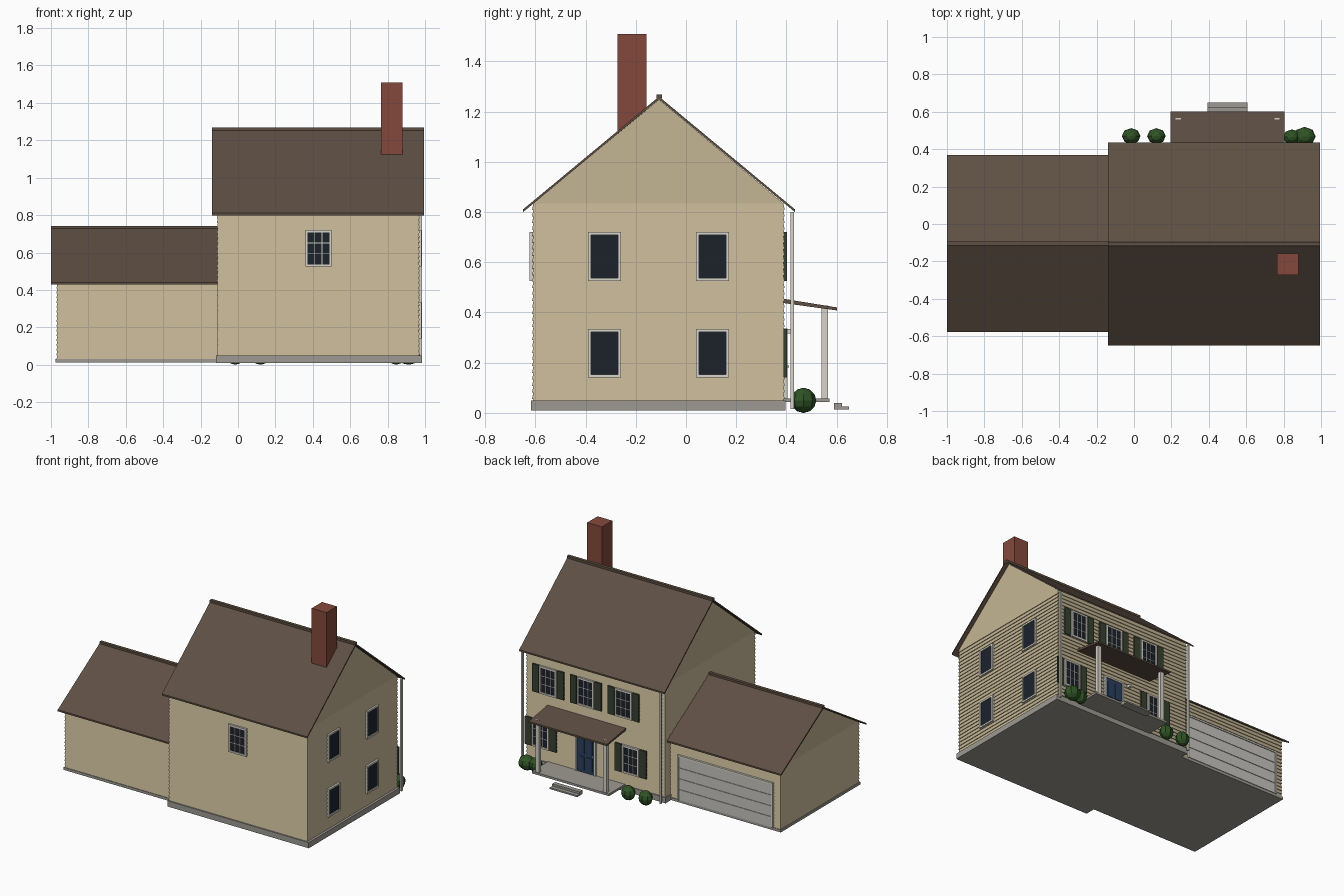
import bpy, bmesh
from mathutils import Matrix

if "Cube" in bpy.data.objects:
    bpy.data.objects.remove(bpy.data.objects["Cube"])


def mat(name, hexa):
    m = bpy.data.materials.new(name)
    c = [int(hexa[i:i + 2], 16) / 255 for i in (0, 2, 4)]
    m.diffuse_color = [((v + .055) / 1.055) ** 2.4 if v > .04 else v / 12.92 for v in c] + [1]
    m.use_nodes = True
    m.node_tree.nodes["Principled BSDF"].inputs["Base Color"].default_value = m.diffuse_color
    return m


SIDING, ROOF, BRICK = mat("siding", "C4B594"), mat("shingle", "5E4F43"), mat("brick", "84493C")
TRIM, GLASS, SHUT = mat("trim", "D6D3C8"), mat("glass", "1C222B"), mat("shutter", "37402F")
DOOR, LEAF, STONE = mat("door_blue", "2B3F5E"), mat("leaf", "305426"), mat("concrete", "9E9A93")
PANEL, GROOVE = mat("garage_panel", "C6C5C0"), mat("groove", "8C8B88")


def finish(name, bm, m):
    bmesh.ops.recalc_face_normals(bm, faces=bm.faces)
    me = bpy.data.meshes.new(name)
    bm.to_mesh(me)
    bm.free()
    me.materials.append(m)
    ob = bpy.data.objects.new(name, me)
    bpy.context.collection.objects.link(ob)
    return ob


def boxes(name, m, *spans):
    """Each span is (x0, x1, y0, y1, z0, z1)."""
    bm = bmesh.new()
    for s in spans:
        c = [(s[i] + s[i + 1]) / 2 for i in (0, 2, 4)]
        d = [abs(s[i + 1] - s[i]) for i in (0, 2, 4)]
        bmesh.ops.create_cube(bm, size=1, matrix=Matrix.Translation(c) @ Matrix.Diagonal((*d, 1)))
    return finish(name, bm, m)


def prism(name, m, profile, x0, x1):
    """Extrude a y-z profile along x."""
    bm = bmesh.new()
    f = bm.faces.new([bm.verts.new((x0, y, z)) for y, z in profile])
    ext = bmesh.ops.extrude_face_region(bm, geom=[f])["geom"]
    bmesh.ops.translate(bm, vec=(x1 - x0, 0, 0), verts=[v for v in ext if isinstance(v, bmesh.types.BMVert)])
    return finish(name, bm, m)


def siding(name, x0, x1, y0, y1, z0, z1, pitch=.026, lap=.005):
    """Lapped boards: stacked rings, each flaring out at its lower edge."""
    bm = bmesh.new()
    n = round((z1 - z0) / pitch)
    rings = []
    for i in range(n):
        for k, o in ((0, lap), (1, 0)):
            z = z0 + (z1 - z0) * (i + k) / n
            rings.append([bm.verts.new((x, y, z)) for x, y in
                          ((x0 - o, y0 - o), (x1 + o, y0 - o), (x1 + o, y1 + o), (x0 - o, y1 + o))])
    for a, b in zip(rings, rings[1:]):
        for j in range(4):
            bm.faces.new((a[j], a[j - 1], b[j - 1], b[j]))
    bm.faces.new(rings[0])
    bm.faces.new(rings[-1])
    return finish(name, bm, SIDING)


def house(name, x0, x1, y0, y1, z0, eave, ridge, rx0, rx1, ry0, ry1, reave):
    mid = (ry0 + ry1) / 2
    siding(name + "_walls", x0, x1, y0, y1, z0, eave)
    prism(name + "_gable", SIDING, [(y0, eave), (y1, eave), (mid, ridge - .012)], x0, x1)
    t = .011
    prism(name + "_roof", ROOF, [(ry0, reave), (mid, ridge), (ry1, reave),
                                 (ry1, reave - t), (mid, ridge - t), (ry0, reave - t)], rx0, rx1)
    boxes(name + "_ridge_cap", ROOF, (rx0, rx1, mid - .011, mid + .011, ridge - .008, ridge + .008))


# main block and garage wing
house("main", -.108, .966, -.608, .388, .03, .835, 1.26, -.138, .995, -.65, .435, .81)
house("garage", -.966, -.1, -.54, .33, .025, .458, .735, -1, -.105, -.578, .37, .44)
boxes("main_foundation", STONE, (-.118, .984, -.618, .396, .01, .05))
boxes("garage_foundation", STONE, (-.975, -.11, -.548, .338, .012, .03))
boxes("chimney", BRICK, (.765, .88, -.272, -.157, 1.0, 1.51))


def wall_span(axis, wall, s, u0, u1, d0, d1, z0, z1):
    """Box on a wall: u along the wall, d outward from it."""
    a, b = sorted((wall + s * d0, wall + s * d1))
    return (u0, u1, a, b, z0, z1) if axis == "y" else (a, b, u0, u1, z0, z1)


def window(name, axis, wall, s, u, z0, z1, half=.066, cols=1, rows=1, shutters=False):
    def w(*a):
        return wall_span(axis, wall, s, *a)
    t = .012
    boxes(name + "_glass", GLASS, w(u - half + t, u + half - t, -.01, .008, z0 + t, z1 - t))
    boxes(name + "_frame", TRIM,
          w(u - half, u - half + t, 0, .014, z0, z1), w(u + half - t, u + half, 0, .014, z0, z1),
          w(u - half, u + half, 0, .014, z0, z0 + t), w(u - half, u + half, 0, .014, z1 - t, z1))
    g, h, b = half - t, z1 - z0 - 2 * t, .002
    bars = [w(u - g + 2 * g * i / cols - b, u - g + 2 * g * i / cols + b, 0, .011, z0 + t, z1 - t)
            for i in range(1, cols)]
    bars += [w(u - g, u + g, 0, .011, z0 + t + h * i / rows - b, z0 + t + h * i / rows + b)
             for i in range(1, rows)]
    if bars:
        boxes(name + "_muntins", TRIM, *bars)
    if shutters:
        boxes(name + "_shutters", SHUT, *[w(u + k * .097 - .025, u + k * .097 + .025, 0, .012, z0, z1)
                                          for k in (-1, 1)])


# windows: plain on the side, divided on front and rear
UP, LOW = (.525, .72), (.14, .335)
for i, y in enumerate((-.325, .105)):
    window(f"side_upper_window_{i}", "x", .967, 1, y, *UP)
    window(f"side_lower_window_{i}", "x", .967, 1, y, *LOW)
window("rear_window", "y", -.609, -1, .43, *UP, half=.07, cols=3, rows=3)
for i, x in enumerate((.21, .503, .796)):
    window(f"facade_upper_window_{i}", "y", .389, 1, x, *UP, cols=3, rows=3, shutters=True)
for i, x in enumerate((.153, .855)):
    window(f"facade_lower_window_{i}", "y", .389, 1, x, *LOW, cols=3, rows=3, shutters=True)

# entry door with raised panels, casing, knob and lamp
boxes("entry_door", DOOR, (.435, .571, .38, .398, .058, .325))
boxes("door_panels", DOOR, *[(x - .022, x + .022, .39, .402, z, z + h)
                             for x in (.472, .534) for z, h in ((.08, .09), (.19, .11))])
boxes("door_casing", TRIM, (.423, .435, .38, .404, .058, .337), (.571, .583, .38, .404, .058, .337),
      (.423, .583, .38, .404, .325, .337))
boxes("door_knob", TRIM, (.443, .451, .395, .41, .18, .188))
boxes("wall_lamp", TRIM, (.37, .388, .39, .42, .317, .335))

# porch
prism("porch_roof", ROOF, [(.385, .455), (.602, .42), (.602, .408), (.385, .438)], .195, .805)
boxes("porch_floor", STONE, (.2, .8, .385, .572, .043, .058))
boxes("porch_columns", TRIM, *[(x - .014, x + .014, .54, .566, .055, .427) for x in (.236, .764)])
boxes("porch_steps", STONE, (.393, .607, .59, .65, .014, .025), (.393, .607, .59, .622, .025, .04))

# garage door: sectional panels in a casing
zs = [.03 + .076 * i for i in range(5)]
boxes("garage_door", PANEL, *[(-.905, -.185, .32, .342, a + .0015, b - .0015) for a, b in zip(zs, zs[1:])])
boxes("garage_door_backing", GROOVE, (-.905, -.185, .32, .338, zs[0], zs[-1]))
boxes("garage_door_casing", TRIM, (-.917, -.905, .32, .346, .03, .346), (-.185, -.173, .32, .346, .03, .346),
      (-.917, -.173, .32, .346, .334, .346))

# downspouts at the facade corners
boxes("downspouts", TRIM, *[(x - .006, x + .006, .417, .431, .015, .8) for x in (.977, -.1)])

# low-poly shrubs
for i, (x, y, r) in enumerate(((-.015, .47, .05), (.12, .47, .05), (.845, .465, .048), (.912, .468, .06))):
    bm = bmesh.new()
    bmesh.ops.create_uvsphere(bm, u_segments=8, v_segments=6, radius=r,
                              matrix=Matrix.Translation((x, y, .05)) @ Matrix.Diagonal((1, .85, .05 / r, 1)))
    finish(f"shrub_{i}", bm, LEAF)
